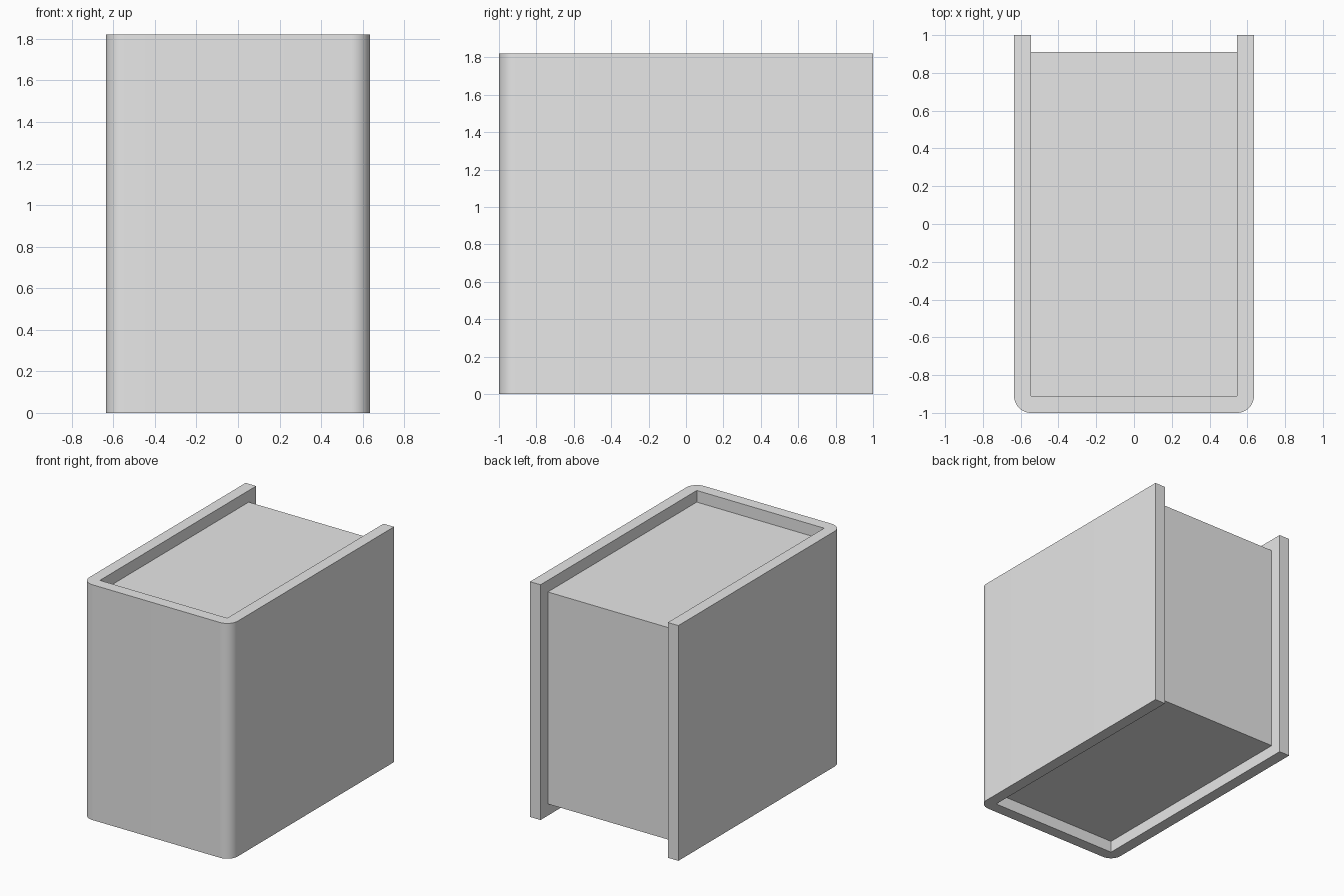
import bpy, bmesh, math

cube = bpy.data.objects.get("Cube")
if cube:
    bpy.data.objects.remove(cube, do_unlink=True)

HALF_W, HALF_L, HEIGHT = 0.635, 1.0, 1.82
WALL = 0.09
INNER_W = HALF_W - WALL
INNER_L = HALF_L - WALL

grey = bpy.data.materials.new("light_grey")
grey.use_nodes = True
color = (0.8, 0.8, 0.8, 1)
grey.diffuse_color = color
grey.node_tree.nodes["Principled BSDF"].inputs["Base Color"].default_value = color


def extrude_profile(name, points, z0, z1):
    """Raise a closed xy outline into a solid between two heights."""
    bm = bmesh.new()
    face = bm.faces.new([bm.verts.new((x, y, z0)) for x, y in points])
    top = bmesh.ops.extrude_face_region(bm, geom=[face])["geom"]
    verts = [v for v in top if isinstance(v, bmesh.types.BMVert)]
    bmesh.ops.translate(bm, verts=verts, vec=(0, 0, z1 - z0))
    bmesh.ops.recalc_face_normals(bm, faces=bm.faces)
    mesh = bpy.data.meshes.new(name)
    bm.to_mesh(mesh)
    bm.free()
    mesh.materials.append(grey)
    obj = bpy.data.objects.new(name, mesh)
    bpy.context.collection.objects.link(obj)
    return obj


# U-shaped shell: rounded front corners, open back
STEPS = 12
corner = [math.pi / 2 * i / STEPS for i in range(STEPS + 1)]
left_half = [(INNER_W + WALL * math.sin(a), -INNER_L - WALL * math.cos(a)) for a in corner]
left_half += [(HALF_W, HALF_L), (INNER_W, HALF_L), (INNER_W, -INNER_L)]
right_half = [(-x, y) for x, y in reversed(left_half)]
shell = extrude_profile("shell", left_half + right_half, 0, HEIGHT)
bpy.context.view_layer.objects.active = shell
shell.select_set(True)
bpy.ops.object.shade_smooth_by_angle(angle=math.radians(30))

# Solid core, recessed at the top, bottom and back
core_outline = [(-INNER_W, -INNER_L), (INNER_W, -INNER_L), (INNER_W, INNER_L), (-INNER_W, INNER_L)]
extrude_profile("core", core_outline, WALL, HEIGHT - WALL)
